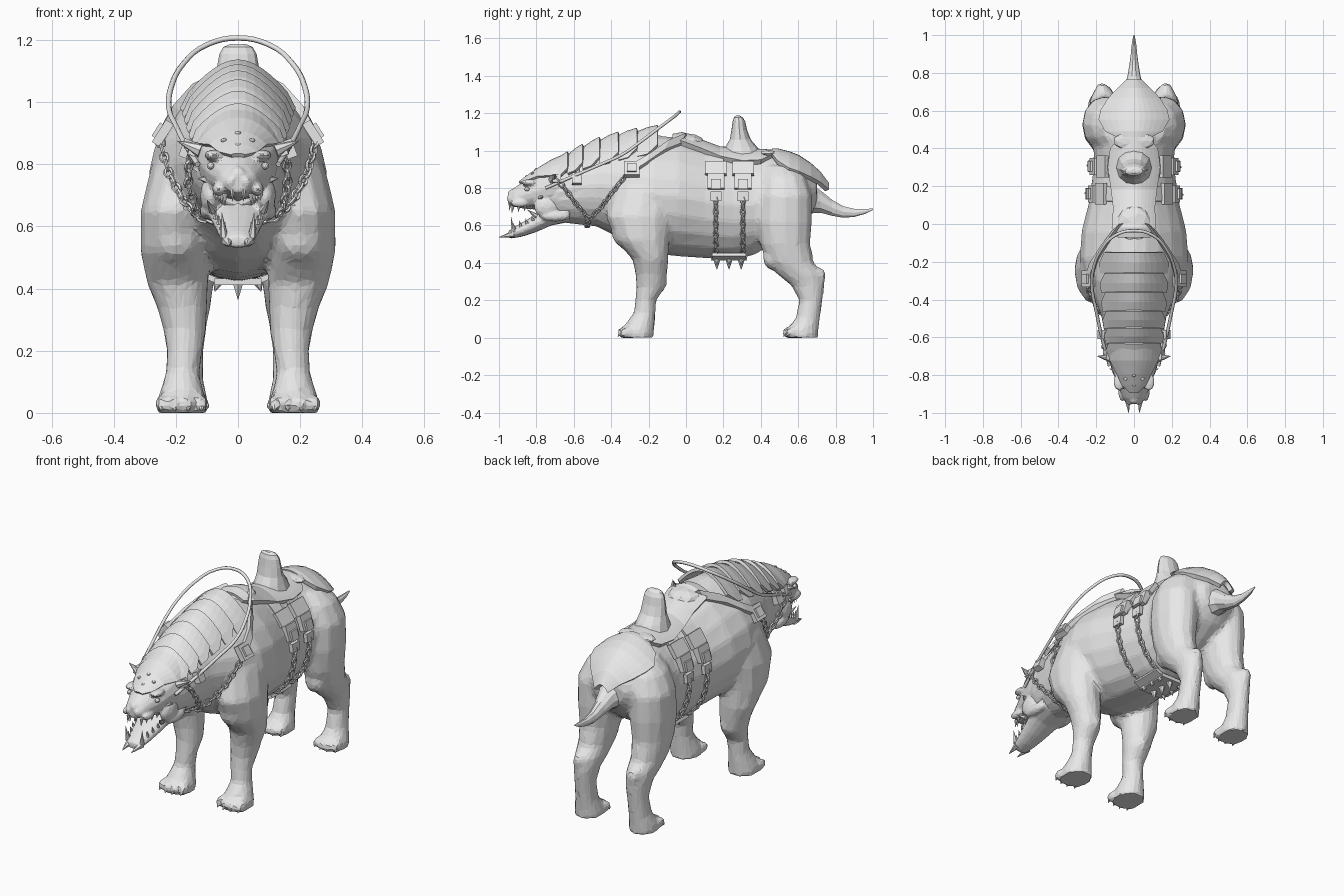
import bpy, bmesh, math
from mathutils import Vector, Matrix

cube = bpy.data.objects.get("Cube")
if cube:
    bpy.data.objects.remove(cube, do_unlink=True)

grey = bpy.data.materials.new("plain_grey")
grey.use_nodes = True
grey.diffuse_color = (0.8, 0.8, 0.8, 1)
grey.node_tree.nodes["Principled BSDF"].inputs["Base Color"].default_value = (0.8, 0.8, 0.8, 1)
SIDES = (1, -1)
PEAK = 0.32  # how much the back narrows towards the spine


def finish(name, bm):
    bmesh.ops.recalc_face_normals(bm, faces=bm.faces)
    mesh = bpy.data.meshes.new(name)
    bm.to_mesh(mesh)
    bm.free()
    mesh.materials.append(grey)
    ob = bpy.data.objects.new(name, mesh)
    bpy.context.collection.objects.link(ob)
    return ob


def skin(ob, voxel, ratio):
    # Fuse overlapping volumes into one faceted hide
    m = ob.modifiers.new("fuse", 'REMESH')
    m.mode, m.voxel_size = 'VOXEL', voxel
    m = ob.modifiers.new("soften", 'SMOOTH')
    m.factor, m.iterations = 0.5, 3
    m = ob.modifiers.new("facets", 'DECIMATE')
    m.ratio, m.use_symmetry, m.symmetry_axis = ratio, True, 'X'


def bridge(bm, rings):
    n = len(rings[0])
    for a, b in zip(rings, rings[1:]):
        for i in range(n):
            bm.faces.new((a[i], a[(i + 1) % n], b[(i + 1) % n], b[i]))
    bm.faces.new(rings[0])
    bm.faces.new(rings[-1][::-1])


def circle(n):
    return [(math.cos(2 * math.pi * i / n), math.sin(2 * math.pi * i / n)) for i in range(n)]


def peaked(c, s, peak):
    return c * (1 - peak * max(s, 0) ** 2)


def loft_y(bm, rows, n=16, peak=0):
    # rows: y, bottom, top, half width
    bridge(bm, [[bm.verts.new((w * peaked(c, s, peak), y, (lo + hi) / 2 + (hi - lo) / 2 * s))
                 for c, s in circle(n)] for y, lo, hi, w in rows])


def loft_z(bm, rows, side=1, n=12):
    # rows: z, x, y, x radius, y radius
    bridge(bm, [[bm.verts.new((side * x + rx * c, y + ry * s, z)) for c, s in circle(n)]
                for z, x, y, rx, ry in rows])


def blob(bm, c, size):
    bmesh.ops.create_icosphere(bm, subdivisions=2, radius=1,
                               matrix=Matrix.Translation(c) @ Matrix.Diagonal((*size, 1)))


def spike(bm, base, tip, r, n=6):
    base, tip = Vector(base), Vector(tip)
    d = tip - base
    mat = Matrix.Translation((base + tip) / 2) @ d.to_track_quat('Z', 'Y').to_matrix().to_4x4()
    bmesh.ops.create_cone(bm, cap_ends=True, segments=n, radius1=r, radius2=r * 0.05,
                          depth=d.length, matrix=mat)


def box(bm, c, size, tilt=0):
    bmesh.ops.create_cube(bm, size=1, matrix=Matrix.Translation(c) @ Matrix.Rotation(tilt, 4, 'Y')
                          @ Matrix.Diagonal((*size, 1)))


def shell(name, rows, thick=0.014, n=12, peak=PEAK):
    # Arched plate; rows: y, centre z, x radius, z radius, half sweep in degrees
    bm = bmesh.new()
    grid = []
    for y, zc, rx, rz, sweep in rows:
        angles = [math.radians(sweep) * (2 * i / n - 1) for i in range(n + 1)]
        grid.append([bm.verts.new((rx * peaked(math.sin(t), math.cos(t), peak), y, zc + rz * math.cos(t)))
                     for t in angles])
    for a, b in zip(grid, grid[1:]):
        for i in range(n):
            bm.faces.new((a[i], a[i + 1], b[i + 1], b[i]))
    ob = finish(name, bm)
    m = ob.modifiers.new("thickness", 'SOLIDIFY')
    m.thickness, m.offset = thick, 0


def chain(bm, pts, step=0.032):
    # Alternating oval links along a path
    pts = [Vector(p) for p in pts]
    spots, carry = [], 0
    for a, b in zip(pts, pts[1:]):
        length = (b - a).length
        while carry < length:
            spots.append((a.lerp(b, carry / length), b - a))
            carry += step
        carry -= length
    for k, (p, d) in enumerate(spots):
        mat = (Matrix.Translation(p) @ d.to_track_quat('X', 'Z').to_matrix().to_4x4()
               @ Matrix.Rotation(math.pi / 2 * (k % 2) + 0.4, 4, 'X'))
        loops = [[bm.verts.new(mat @ Vector(((0.019 + 0.006 * u) * c, (0.012 + 0.006 * u) * s, 0.006 * v)))
                  for u, v in circle(5)] for c, s in circle(8)]
        for a, b in zip(loops, loops[1:] + loops[:1]):
            for i in range(5):
                bm.faces.new((a[i], a[(i + 1) % 5], b[(i + 1) % 5], b[i]))


# Torso, neck, legs and toes fused together
bm = bmesh.new()
loft_y(bm, [(-.78, .66, .90, .095), (-.68, .62, .955, .135), (-.58, .605, 1.0, .157), (-.48, .595, 1.035, .175),
            (-.40, .555, 1.055, .21), (-.30, .49, 1.075, .26), (-.18, .45, 1.085, .288), (-.04, .435, 1.07, .278),
            (.1, .425, 1.03, .242), (.25, .42, 1.0, .22), (.36, .44, .99, .214), (.46, .50, .985, .22),
            (.56, .56, .965, .215), (.64, .62, .92, .175), (.70, .70, .86, .09)], 20, PEAK)
for s in SIDES:
    loft_z(bm, [(0, .182, -.262, .084, .092), (.04, .182, -.26, .08, .09), (.1, .18, -.235, .062, .07),
                (.13, .178, -.222, .055, .058), (.2, .172, -.215, .058, .057), (.27, .172, -.188, .07, .078),
                (.34, .18, -.185, .082, .085), (.42, .195, -.19, .1, .097), (.52, .205, -.235, .11, .145),
                (.65, .2, -.25, .115, .18), (.8, .165, -.22, .112, .17), (.9, .12, -.2, .08, .12)], s)
    loft_z(bm, [(0, .17, .62, .078, .088), (.04, .17, .622, .074, .087), (.1, .168, .65, .058, .066),
                (.2, .165, .668, .054, .062), (.28, .163, .652, .062, .09), (.34, .163, .61, .075, .125),
                (.4, .165, .56, .085, .125), (.5, .165, .53, .1, .135), (.62, .162, .525, .112, .15),
                (.76, .155, .53, .117, .145), (.86, .13, .52, .095, .12), (.92, .1, .51, .06, .08)], s)
    blob(bm, (s * .165, -.13, .30), (.03, .03, .05))
    blob(bm, (s * .17, .71, .33), (.035, .04, .05))
    blob(bm, (s * .165, .46, .43), (.06, .05, .07))
    blob(bm, (s * .20, -.30, .56), (.09, .10, .09))
    for i in range(4):
        dx, back = (i - 1.5) * .043, abs(i - 1.5) * .012
        blob(bm, (s * .182 + dx, -.335 + back, .028), (.022, .04, .032))
        blob(bm, (s * .17 + dx * .9, .545 + back, .028), (.02, .04, .032))
skin(finish("body_hide", bm), .015, .13)

# Claws
bm = bmesh.new()
for s in SIDES:
    for i in range(4):
        dx, back = (i - 1.5) * .043, abs(i - 1.5) * .012
        for x, y in ((.182, -.352), (.17, .533)):
            spike(bm, (s * x + dx, y + back, .024), (s * x + dx, y - .02 + back, .006), .014)
finish("claws", bm)

# Tail
bm = bmesh.new()
loft_y(bm, [(.58, .66, .87, .11), (.66, .66, .83, .082), (.72, .665, .79, .053), (.78, .65, .74, .035),
            (.84, .64, .705, .025), (.9, .645, .69, .017), (.96, .662, .69, .011), (1, .683, .69, .003)], 10)
finish("tail", bm)

# Skull, open jaw, cheeks and brows
bm = bmesh.new()
loft_y(bm, [(-.62, .68, .965, .14), (-.72, .685, .935, .13), (-.80, .685, .885, .108), (-.87, .69, .835, .08),
            (-.92, .70, .80, .06), (-.95, .71, .765, .04)], 16, .15)
loft_y(bm, [(-.62, .62, .74, .115), (-.72, .60, .70, .1), (-.80, .565, .66, .08), (-.87, .542, .62, .065),
            (-.93, .53, .585, .05), (-.95, .535, .57, .038)])
blob(bm, (0, -.93, .765), (.028, .025, .03))
for s in SIDES:
    blob(bm, (s * .088, -.745, .70), (.035, .07, .06))
    blob(bm, (s * .078, -.835, .83), (.032, .05, .018))
    blob(bm, (s * .062, -.89, .72), (.022, .05, .024))
    blob(bm, (s * .025, -.945, .745), (.016, .015, .018))
    blob(bm, (s * .095, -.70, .65), (.03, .08, .03))
skin(finish("head_hide", bm), .008, .22)

# Eyes, teeth, tusks and horns
bm = bmesh.new()
for s in SIDES:
    blob(bm, (s * .088, -.85, .795), (.012, .015, .012))
finish("eyes", bm)
bm = bmesh.new()
for s in SIDES:
    for i in range(4):
        y, x = -.925 + i * .033, .042 + i * .01
        spike(bm, (s * x, y, .705), (s * x, y - .006, .665 + .006 * i), .009)
        spike(bm, (s * x, y + .01, .575 + .017 * i), (s * x, y, .615 + .012 * i), .009)
    spike(bm, (s * .018, -.94, .72), (s * .018, -.945, .68), .009)
    spike(bm, (s * .045, -.925, .565), (s * .052, -.935, .645), .013)
    spike(bm, (s * .035, -.92, .555), (s * .028, -1.0, .537), .02)
    spike(bm, (s * .08, -.80, .65), (s * .1, -.85, .685), .014)
finish("teeth_and_tusks", bm)
bm = bmesh.new()
for s in SIDES:
    spike(bm, (s * .12, -.71, .845), (s * .195, -.70, .875), .025, 8)
    spike(bm, (s * .09, -.78, .75), (s * .13, -.765, .755), .018)
finish("horns", bm)

# Skull plate with rivets
shell("skull_plate", [(-.64, .80, .152, .18, 62), (-.72, .80, .142, .145, 64), (-.79, .785, .123, .117, 50),
                      (-.85, .77, .1, .09, 42), (-.89, .76, .078, .07, 18)], peak=.15)
bm = bmesh.new()
for x, y, z in ((0, -.80, .90), (0, -.85, .862), (.045, -.82, .877), (-.045, -.82, .877)):
    blob(bm, (x, y, z), (.01, .01, .008))
finish("plate_rivets", bm)

# Overlapping neck plates
edges = [(-.70, .955), (-.63, .99), (-.55, 1.03), (-.46, 1.067), (-.36, 1.095), (-.26, 1.115), (-.15, 1.13)]
for k, ((y0, z0), (y1, z1)) in enumerate(zip(edges, edges[1:])):
    rx, sweep = .158 + .015 * k, 66 - 2 * k
    shell("neck_plate", [(y0, .80, rx, z0 - .82, sweep), ((y0 + y1) / 2, .80, rx + .008, (z0 + z1) / 2 - .805, sweep),
                         (y1, .80, rx + .018, z1 - .80, sweep - 10)], .016)

# Rump plate
shell("rump_plate", [(.46, .75, .255, .25, 26), (.49, .75, .265, .25, 42), (.55, .74, .272, .245, 50),
                     (.60, .73, .255, .235, 50), (.66, .71, .205, .215, 48), (.71, .69, .14, .19, 44),
                     (.755, .68, .07, .14, 40)], .024)

# Saddle pad, pommel and back rest
shell("saddle_pad", [(-.07, .8, .26, .275, 24), (-.02, .8, .26, .285, 33), (.08, .79, .235, .255, 34),
                     (.18, .78, .23, .228, 38), (.30, .77, .225, .23, 44), (.40, .76, .225, .235, 40),
                     (.47, .75, .225, .24, 22)], .03)
bm = bmesh.new()
blob(bm, (0, .0, 1.045), (.095, .10, .048))
blob(bm, (0, .44, .985), (.11, .055, .022))
finish("saddle_rolls", bm)
bm = bmesh.new()
loft_z(bm, [(.96, 0, .30, .10, .12), (1.02, 0, .295, .083, .085), (1.06, 0, .29, .074, .056),
            (1.11, 0, .285, .068, .042), (1.155, 0, .283, .06, .034), (1.178, 0, .28, .047, .024),
            (1.187, 0, .278, .025, .01)])
finish("saddle_back_rest", bm)

# Girth belts with pads, buckles and chains, joined under the belly
bm, links = bmesh.new(), bmesh.new()
for y, rx in ((.16, .235), (.305, .224)):
    shell("girth_belt", [(y - .04, .725, rx + .006, .29, 74), (y + .04, .725, rx, .282, 74)], .018)
    for s in SIDES:
        def on_body(deg, lift=0):
            t = math.radians(deg)
            x = peaked(math.sin(t), math.cos(t), PEAK)
            return (s * (rx + lift) * x, y, .725 + (.285 + lift) * math.cos(t))
        box(bm, on_body(53, .012), (.08, .115, .024), s * math.radians(56))
        box(bm, on_body(68, .012), (.085, .09, .026), s * math.radians(72))
        box(bm, on_body(72, .026), (.055, .055, .016), s * math.radians(76))
        box(bm, on_body(84, .010), (.05, .06, .022), s * math.radians(86))
        chain(links, [on_body(a, .012) for a in range(88, 164, 8)])
box(bm, (0, .23, .422), (.15, .19, .02))
for s in SIDES:
    box(bm, (s * .09, .23, .435), (.05, .18, .018), s * -.4)
finish("girth_buckles", bm)
bm = bmesh.new()
for y in (.165, .23, .295):
    spike(bm, (0, y, .42), (0, y, .365), .02)
    for s in SIDES:
        spike(bm, (s * .065, y, .42), (s * .075, y, .39), .016)
finish("belly_spikes", bm)

# Collar: shoulder straps, buckles, chains and neck band
bm = bmesh.new()
for s in SIDES:
    path = [Vector(p) for p in ((.08, -.01, 1.06), (.15, -.10, 1.025), (.213, -.20, .955), (.243, -.30, .895))]
    across = Vector((.45, -.35, -.8)).normalized() * .032
    out = Vector((.8, -.1, .6)) * .014
    rings = [[bm.verts.new(((p + a + o).x * s, (p + a + o).y, (p + a + o).z))
              for a, o in ((across, out), (-across, out), (-across, -out), (across, -out))] for p in path]
    bridge(bm, rings)
    box(bm, (s * .242, -.29, .90), (.085, .085, .03), s * 1.0)
    box(bm, (s * .256, -.29, .908), (.05, .05, .02), s * 1.0)
    box(bm, (s * .165, -.585, .85), (.06, .05, .035), s * 1.2)
    box(bm, (s * .143, -.69, .85), (.045, .045, .025), s * 1.2)
    chain(links, [(s * x, y, z) for x, y, z in ((.25, -.32, .87), (.222, -.40, .77), (.18, -.46, .69),
                                               (.125, -.52, .63), (0, -.53, .592))])
    chain(links, [(s * x, y, z) for x, y, z in ((.135, -.53, .645), (.16, -.60, .73), (.158, -.65, .8),
                                               (.145, -.70, .86))])
finish("collar_straps", bm)
finish("chains", links)
shell("neck_band", [(-.605, .79, .168, .2, 80), (-.57, .79, .174, .212, 80)])

# Reins looping back over the neck
half = [(.13, -.75, .80), (.17, -.60, .865), (.20, -.46, .925), (.222, -.34, .98), (.215, -.24, 1.05),
        (.175, -.14, 1.125), (.10, -.06, 1.185)]
pts = half + [(0, -.035, 1.207)] + [(-x, y, z) for x, y, z in reversed(half)]
curve = bpy.data.curves.new("reins", 'CURVE')
curve.dimensions = '3D'
curve.bevel_depth, curve.bevel_resolution, curve.resolution_u = .009, 1, 4
spline = curve.splines.new('BEZIER')
spline.bezier_points.add(len(pts) - 1)
for bp, p in zip(spline.bezier_points, pts):
    bp.co = p
    bp.handle_left_type = bp.handle_right_type = 'AUTO'
curve.use_fill_caps = True
curve.materials.append(grey)
bpy.context.collection.objects.link(bpy.data.objects.new("reins", curve))
